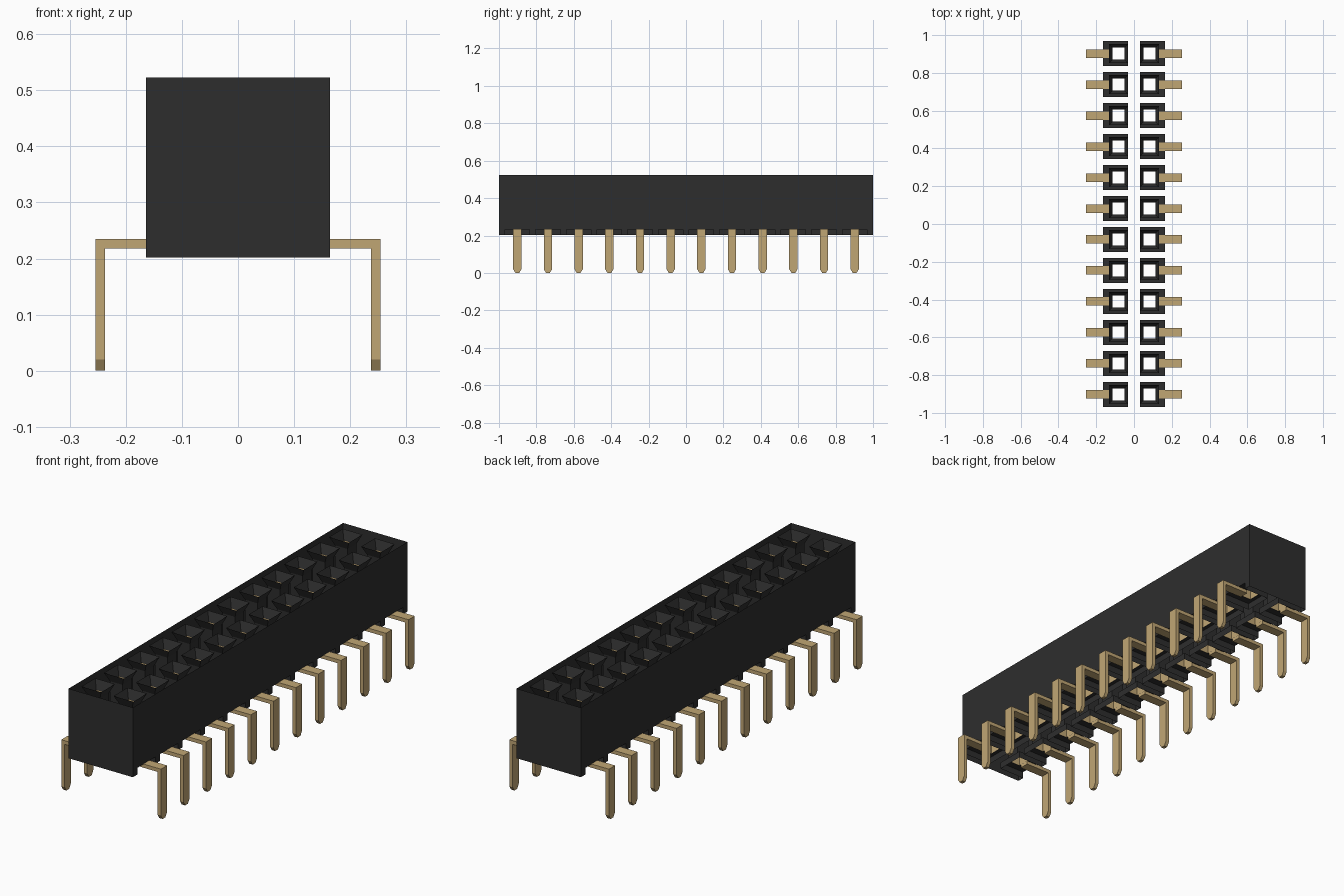
import bpy, bmesh

if "Cube" in bpy.data.objects:
    bpy.data.objects.remove(bpy.data.objects["Cube"], do_unlink=True)


def material(name, rgb):
    m = bpy.data.materials.new(name)
    m.use_nodes = True
    m.diffuse_color = (*rgb, 1)
    m.node_tree.nodes["Principled BSDF"].inputs["Base Color"].default_value = (*rgb, 1)
    return m


BLACK = material("black plastic", (0.027, 0.027, 0.027))
GOLD = material("pale gold", (0.53, 0.38, 0.175))

# Main dimensions
COUNT, PITCH = 12, 0.164
HX, HY = 0.164, 1.0              # half width and half length of the housing
Z0, ZN, Z1 = 0.202, 0.233, 0.523  # bottom, notch ceiling, top
ROW = 0.082                      # socket row offset
MOUTH, BORE = 0.050, 0.032       # half sizes of the socket mouth and bore
FUNNEL = 0.04                    # depth of the tapered lead-in
NOTCH = 0.066                    # half width of each bottom notch
ROWS_Y = [(i - (COUNT - 1) / 2) * PITCH for i in range(COUNT)]


def finish(name, bm, mat):
    bmesh.ops.remove_doubles(bm, verts=bm.verts, dist=1e-5)
    mesh = bpy.data.meshes.new(name)
    bm.to_mesh(mesh)
    bm.free()
    mesh.materials.append(mat)
    obj = bpy.data.objects.new(name, mesh)
    bpy.context.collection.objects.link(obj)
    return obj


def face(bm, pts):
    return bm.faces.new([bm.verts.new(p) for p in pts])


def square(cx, cy, h, z):
    return [(cx - h, cy - h, z), (cx + h, cy - h, z), (cx + h, cy + h, z), (cx - h, cy + h, z)]


def bridge(bm, a, b):
    # Ring of quads joining two four-point loops
    for i in range(4):
        j = (i + 1) % 4
        face(bm, [a[i], a[j], b[j], b[i]])


# Housing shell: thin walls, open above and below, side walls notched at the bottom
bm = bmesh.new()
for s in (-1, 1):
    face(bm, [(-s * -HX, s * HY, Z0), (-s * HX, s * HY, Z0), (-s * HX, s * HY, Z1), (s * HX, s * HY, Z1)])
    x = s * HX

    def strip(y0, y1, z0, z1):
        pts = [(x, y0, z0), (x, y1, z0), (x, y1, z1), (x, y0, z1)]
        face(bm, pts if s > 0 else pts[::-1])

    strip(-HY, HY, ZN, Z1)
    edges = [-HY] + [y + d for y in ROWS_Y for d in (-NOTCH, NOTCH)] + [HY]
    for a, b in zip(edges[::2], edges[1::2]):
        strip(a, b, Z0, ZN)
finish("housing_walls", bm, BLACK)

# Sockets: tapered mouth and straight bore
bm = bmesh.new()
for s in (-1, 1):
    for y in ROWS_Y:
        cx = s * ROW
        mid = square(cx, y, BORE, Z1 - FUNNEL)
        bridge(bm, square(cx, y, MOUTH, Z1), mid)
        bridge(bm, mid, square(cx, y, BORE, ZN))
finish("sockets", bm, BLACK)

# Notches under the housing: pierced ceiling, two side cheeks and an inner cheek
bm = bmesh.new()
for s in (-1, 1):
    for y in ROWS_Y:
        xa, xb = sorted((s * (ROW - MOUTH), s * HX))
        ya, yb = y - NOTCH, y + NOTCH
        outer = [(xa, ya, ZN), (xb, ya, ZN), (xb, yb, ZN), (xa, yb, ZN)]
        bridge(bm, square(s * ROW, y, BORE, ZN), outer)
        for yy in (ya, yb):
            face(bm, [(xa, yy, Z0), (xb, yy, Z0), (xb, yy, ZN), (xa, yy, ZN)])
        xi = s * (ROW - MOUTH)
        face(bm, [(xi, ya, Z0), (xi, yb, Z0), (xi, yb, ZN), (xi, ya, ZN)])
finish("bottom_notches", bm, BLACK)

# Contact sleeves lining the bores
bm = bmesh.new()
for s in (-1, 1):
    for y in ROWS_Y:
        bridge(bm, square(s * ROW, y, BORE - 0.001, Z1 - FUNNEL - 0.002),
               square(s * ROW, y, BORE - 0.001, ZN))
finish("contact_sleeves", bm, GOLD)

# Bent pins: flat strip folded down, with a tapered tip
PW, TIP_W, TIP_Z = 0.0225, 0.010, 0.02
PIN_X, PIN_T, PIN_Z = 0.254, 0.017, 0.2345
IN_X = ROW + BORE
bm = bmesh.new()
for s in (-1, 1):
    for y in ROWS_Y:
        xi = PIN_X - PIN_T
        # Paired lengthwise profile: (outer x, z), (inner x, z), half width
        path = [((IN_X, PIN_Z), (IN_X, PIN_Z - PIN_T), PW),
                ((PIN_X, PIN_Z), (xi, PIN_Z - PIN_T), PW),
                ((PIN_X, TIP_Z), (xi, TIP_Z), PW),
                ((PIN_X, 0.0), (xi, 0.0), TIP_W)]
        rings = [[(s * o[0], y - w, o[1]), (s * o[0], y + w, o[1]),
                  (s * i[0], y + w, i[1]), (s * i[0], y - w, i[1])] for o, i, w in path]
        for a, b in zip(rings, rings[1:]):
            bridge(bm, a, b)
        face(bm, rings[0])
        face(bm, rings[-1])
bmesh.ops.remove_doubles(bm, verts=bm.verts, dist=1e-5)
bmesh.ops.recalc_face_normals(bm, faces=bm.faces)
finish("pins", bm, GOLD)
